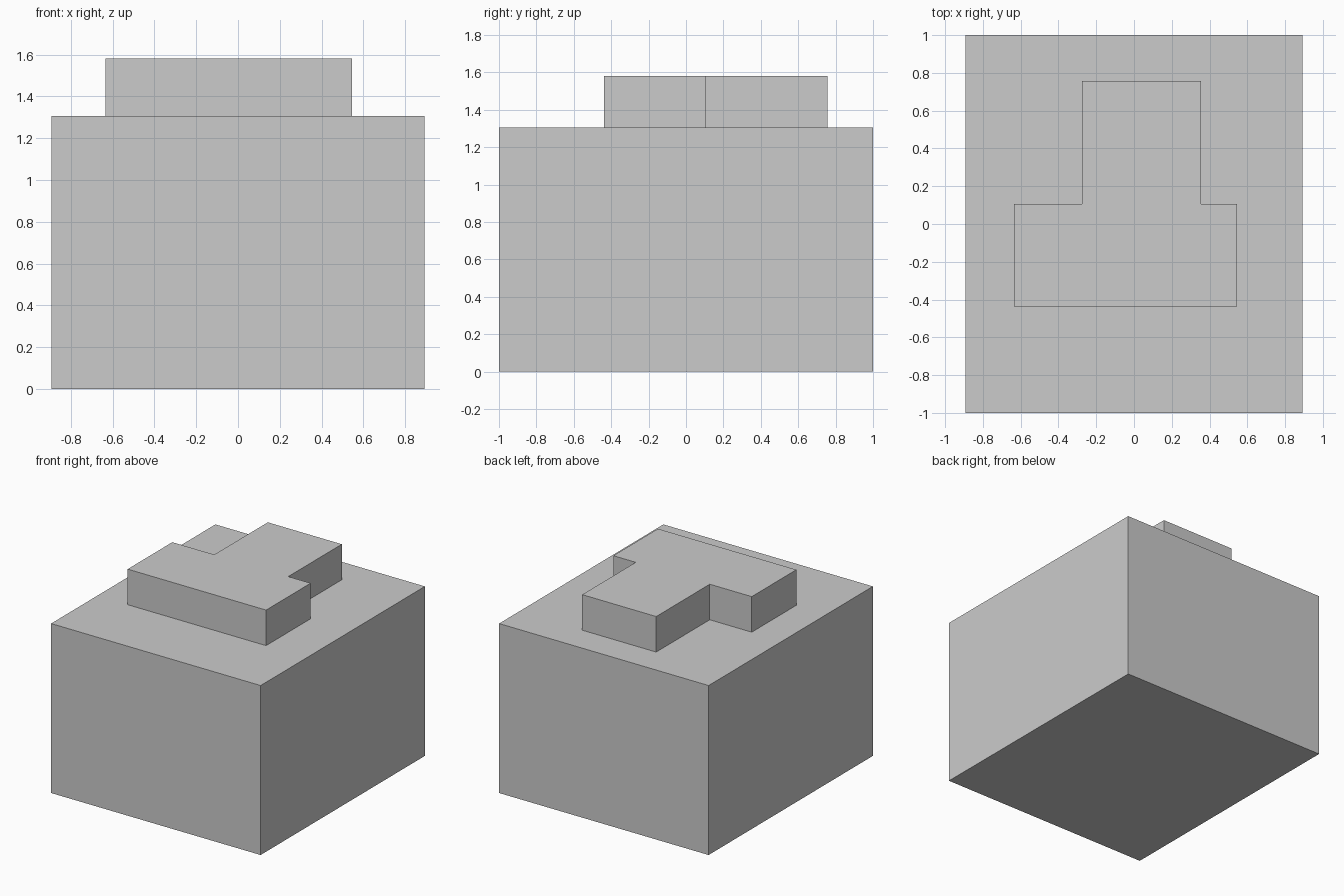
import bpy
import bmesh

if "Cube" in bpy.data.objects:
    bpy.data.objects.remove(bpy.data.objects["Cube"])


def prism(name, outline, z0, z1):
    """Extrude a flat outline (counter-clockwise) from z0 up to z1."""
    bm = bmesh.new()
    base = bm.faces.new([bm.verts.new((x, y, z0)) for x, y in outline])
    top = bmesh.ops.extrude_face_region(bm, geom=[base], use_keep_orig=True)
    verts = [v for v in top["geom"] if isinstance(v, bmesh.types.BMVert)]
    bmesh.ops.translate(bm, verts=verts, vec=(0, 0, z1 - z0))
    bmesh.ops.recalc_face_normals(bm, faces=bm.faces)
    mesh = bpy.data.meshes.new(name)
    bm.to_mesh(mesh)
    bm.free()
    obj = bpy.data.objects.new(name, mesh)
    bpy.context.collection.objects.link(obj)
    return obj


BODY_TOP = 1.306

# Main block
prism("body_block", [(-0.893, -1), (0.893, -1), (0.893, 1), (-0.893, 1)], 0, BODY_TOP)

# Raised T-shaped slab on the roof
t_outline = [
    (-0.634, -0.438), (0.546, -0.438), (0.546, 0.105), (0.355, 0.105),
    (0.355, 0.757), (-0.276, 0.757), (-0.276, 0.105), (-0.634, 0.105),
]
prism("roof_slab", t_outline, BODY_TOP, 1.58)
